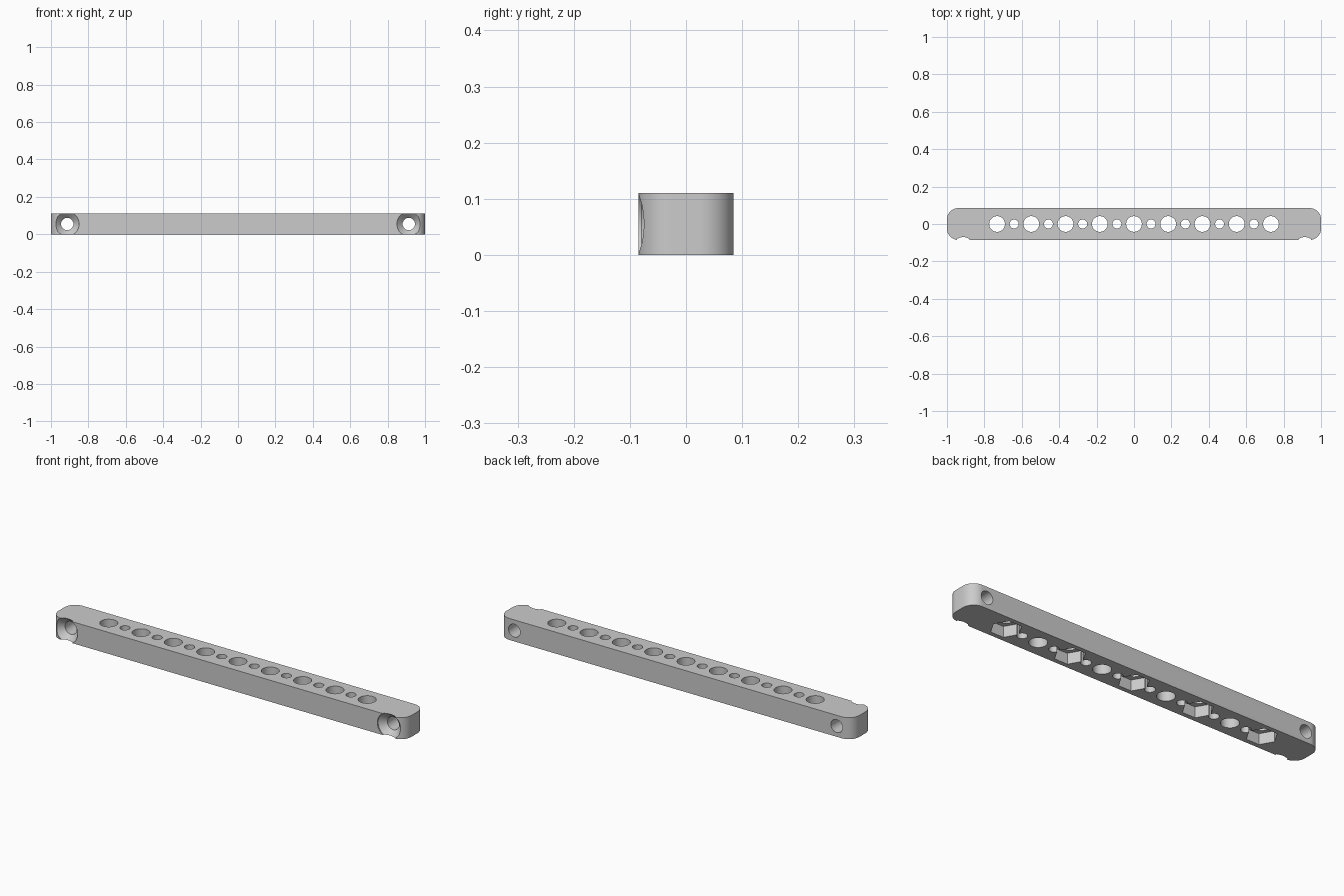
import bpy, bmesh
from math import radians, cos, sin, pi
from mathutils import Matrix

default = bpy.data.objects.get("Cube")
if default:
    bpy.data.objects.remove(default, do_unlink=True)

HALF_X, HALF_Y, HEIGHT = 1.0, 0.085, 0.11
CORNER = 0.06
PITCH = 0.183
SCREW_X = 0.913

grey = bpy.data.materials.new("plain grey")
grey.use_nodes = True
colour = (0.6, 0.6, 0.6, 1)
grey.diffuse_color = colour
grey.node_tree.nodes["Principled BSDF"].inputs["Base Color"].default_value = colour


def make_object(name, bm):
    bmesh.ops.recalc_face_normals(bm, faces=bm.faces)
    mesh = bpy.data.meshes.new(name)
    bm.to_mesh(mesh)
    bm.free()
    mesh.materials.append(grey)
    obj = bpy.data.objects.new(name, mesh)
    bpy.context.collection.objects.link(obj)
    return obj


def add_prism(bm, x, radius, z0, z1, sides):
    """Upright prism with a corner on the x axis."""
    rings = [[bm.verts.new((x + radius * cos(2 * pi * i / sides),
                            radius * sin(2 * pi * i / sides), z))
              for i in range(sides)] for z in (z0, z1)]
    bridge(bm, rings)


def bridge(bm, rings):
    """Join successive rings into a closed solid."""
    for a, b in zip(rings, rings[1:]):
        n = len(a)
        for i in range(n):
            j = (i + 1) % n
            bm.faces.new((a[i], a[j], b[j], b[i]))
    bm.faces.new(rings[0])
    bm.faces.new(rings[-1])


# Bar with rounded upright corners
bm = bmesh.new()
bmesh.ops.create_cube(bm, size=1, matrix=Matrix.Translation((0, 0, HEIGHT / 2))
                      @ Matrix.Diagonal((2 * HALF_X, 2 * HALF_Y, HEIGHT, 1)))
upright = [e for e in bm.edges if abs(e.verts[0].co.z - e.verts[1].co.z) > 0.01]
bmesh.ops.bevel(bm, geom=upright, offset=CORNER, segments=12, profile=0.5,
                affect='EDGES')
bar = make_object("mounting_bar", bm)

# Large and small through holes along the centre line
bm = bmesh.new()
for k in range(-4, 5):
    add_prism(bm, k * PITCH, 0.042, -0.05, HEIGHT + 0.05, 48)
for k in range(-4, 4):
    add_prism(bm, (k + 0.5) * PITCH, 0.024, -0.05, HEIGHT + 0.05, 32)
holes = make_object("through_hole_cutter", bm)

# Hexagonal nut pockets under every second large hole
bm = bmesh.new()
for k in range(-4, 5, 2):
    add_prism(bm, k * PITCH, 0.072, -0.05, 0.055, 6)
pockets = make_object("nut_pocket_cutter", bm)

# Countersunk screw holes through the front at both ends
bm = bmesh.new()
profile = [(0.064, -0.15), (0.064, -0.079), (0.033, -0.048), (0.033, 0.15)]
for side in (-1, 1):
    bridge(bm, [[bm.verts.new((side * SCREW_X + r * cos(2 * pi * i / 48), y,
                               HEIGHT / 2 + r * sin(2 * pi * i / 48)))
                 for i in range(48)] for r, y in profile])
screws = make_object("screw_hole_cutter", bm)

# Cut, then drop the cutters
bpy.ops.object.select_all(action='DESELECT')
bpy.context.view_layer.objects.active = bar
bar.select_set(True)
for cutter in (holes, pockets, screws):
    cutter.hide_render = True
    mod = bar.modifiers.new(cutter.name, 'BOOLEAN')
    mod.operation = 'DIFFERENCE'
    mod.solver = 'EXACT'
    mod.object = cutter
    bpy.ops.object.modifier_apply(modifier=mod.name)
    bpy.data.objects.remove(cutter, do_unlink=True)

bpy.ops.object.shade_smooth_by_angle(angle=radians(30))
